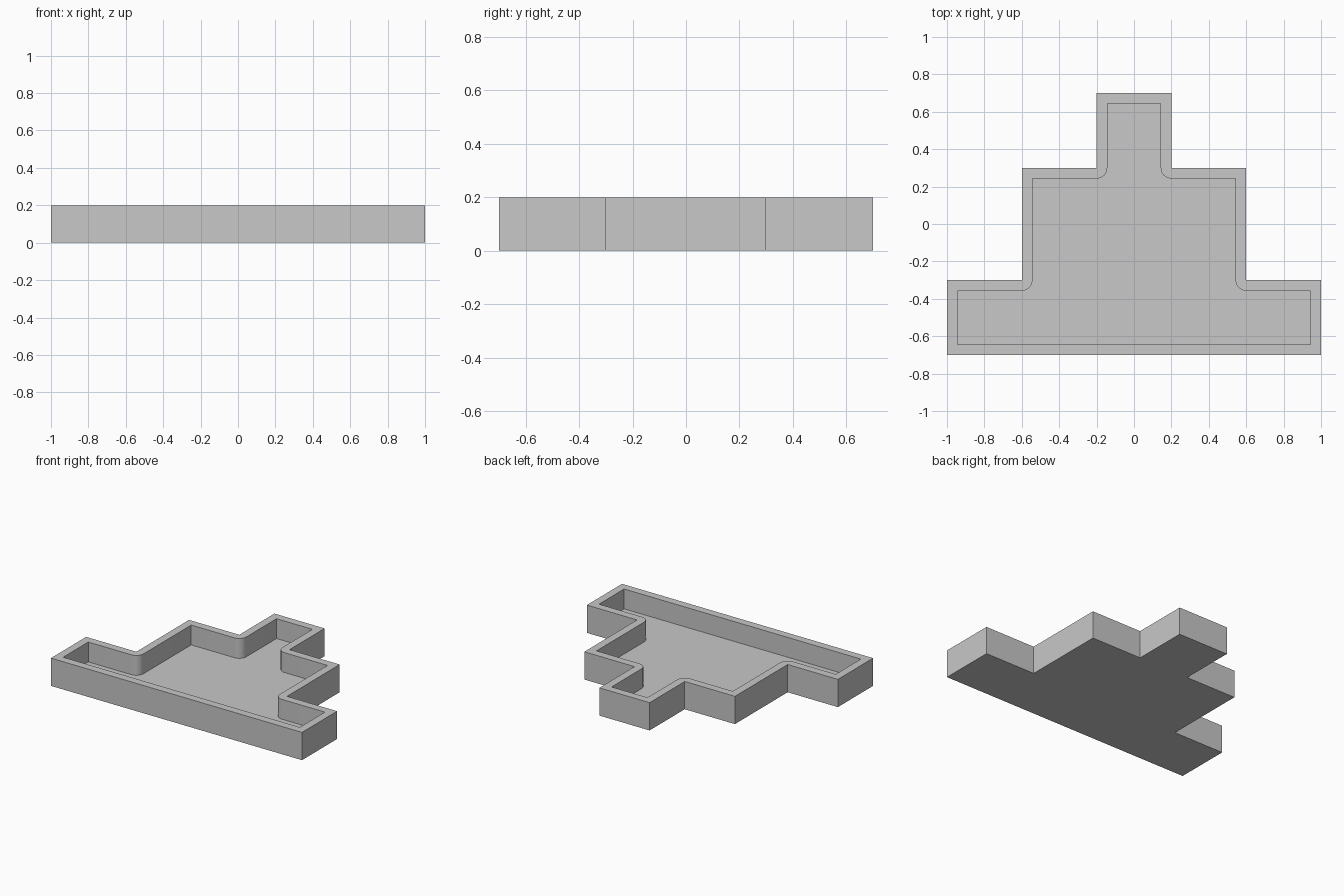
import bpy
import bmesh
from math import cos, sin, pi, radians
from mathutils import Vector

HEIGHT = 0.2
WALL = 0.057
ARC_STEPS = 10

cube = bpy.data.objects.get("Cube")
if cube:
    bpy.data.objects.remove(cube, do_unlink=True)

grey = bpy.data.materials.new("plain_grey")
grey.use_nodes = True
colour = (0.58, 0.58, 0.58, 1)
grey.diffuse_color = colour
grey.node_tree.nodes["Principled BSDF"].inputs["Base Color"].default_value = colour

# Stepped outline: right half, then its mirror, counter-clockwise
half = [Vector(p) for p in
        [(1, -0.7), (1, -0.3), (0.6, -0.3), (0.6, 0.3), (0.2, 0.3), (0.2, 0.7)]]
outer = half + [Vector((-p.x, p.y)) for p in reversed(half)]


def inward_offset(points, distance):
    """Offset a right-angled outline inward, rounding its inside corners."""
    result = []
    for i, p in enumerate(points):
        d1 = (p - points[i - 1]).normalized()
        d2 = (points[(i + 1) % len(points)] - p).normalized()
        n1, n2 = Vector((-d1.y, d1.x)), Vector((-d2.y, d2.x))
        if d1.cross(d2) > 0:
            result.append(p + (n1 + n2) * distance)
        else:
            for k in range(ARC_STEPS + 1):
                a = pi / 2 * k / ARC_STEPS
                result.append(p + (n1 * cos(a) + n2 * sin(a)) * distance)
    return result


def add_loop(bm, points, z):
    return [bm.verts.new((p.x, p.y, z)) for p in points]


def add_walls(bm, low, high):
    for i in range(len(low)):
        bm.faces.new((low[i - 1], low[i], high[i], high[i - 1]))


def loop_edges(bm, loop):
    return [bm.edges.get((loop[i - 1], loop[i])) for i in range(len(loop))]


# Tray: outer walls, inner walls, underside, floor and rim
inner = inward_offset(outer, WALL)
bm = bmesh.new()
base, top = add_loop(bm, outer, 0), add_loop(bm, outer, HEIGHT)
floor, rim = add_loop(bm, inner, WALL), add_loop(bm, inner, HEIGHT)
add_walls(bm, base, top)
add_walls(bm, floor, rim)
bm.faces.new(base)
bm.faces.new(floor)
bmesh.ops.triangle_fill(bm, use_beauty=True, normal=(0, 0, 1),
                        edges=loop_edges(bm, top) + loop_edges(bm, rim))
bmesh.ops.recalc_face_normals(bm, faces=bm.faces)

mesh = bpy.data.meshes.new("stepped_tray")
bm.to_mesh(mesh)
bm.free()
mesh.materials.append(grey)
tray = bpy.data.objects.new("stepped_tray", mesh)
bpy.context.collection.objects.link(tray)

bpy.ops.object.select_all(action="DESELECT")
tray.select_set(True)
bpy.context.view_layer.objects.active = tray
bpy.ops.object.shade_smooth_by_angle(angle=radians(30))
